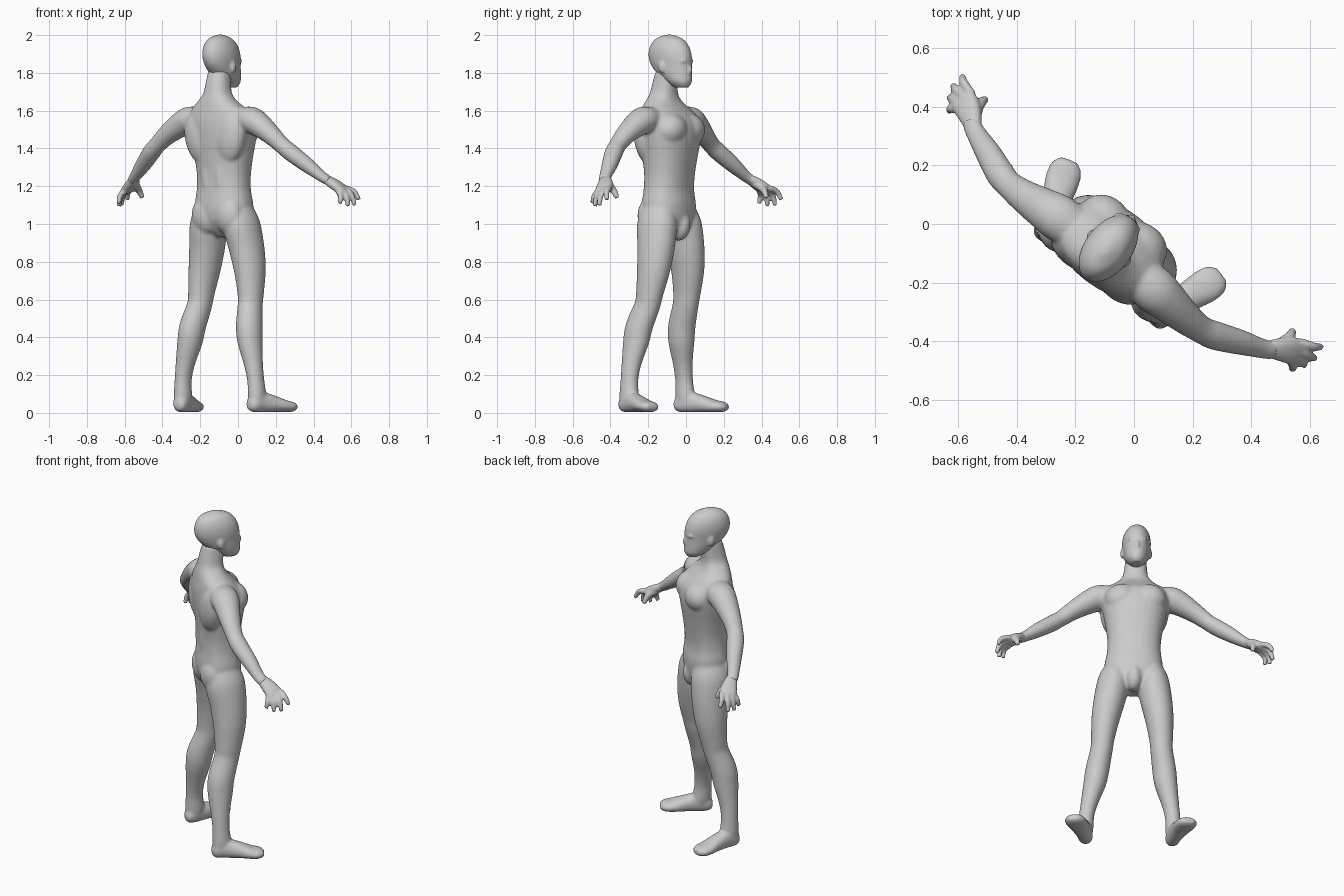
import bpy, bmesh, math
from mathutils import Vector, Matrix

bm = bmesh.new()


def spline(rows, steps=4):
    """Catmull-Rom interpolation through rows of numbers."""
    out = []
    for i in range(len(rows) - 1):
        p0, p1 = rows[max(i - 1, 0)], rows[i]
        p2, p3 = rows[i + 1], rows[min(i + 2, len(rows) - 1)]
        for k in range(steps):
            t = k / steps
            out.append([0.5 * (2 * b + (c - a) * t + (2 * a - 5 * b + 4 * c - d) * t * t
                               + (3 * b - a - 3 * c + d) * t ** 3)
                        for a, b, c, d in zip(p0, p1, p2, p3)])
    out.append(list(rows[-1]))
    return out


def tube(rows, ref=(0, 1, 0), side=1, power=2.0, level=False, n=28):
    """Loft elliptical sections (x, y, z, ru, rv) along their path."""
    rows = spline(rows)
    pts = [Vector(r[:3]) for r in rows]
    rings = []
    for i, r in enumerate(rows):
        tan = pts[min(i + 1, len(pts) - 1)] - pts[max(i - 1, 0)]
        tan = Vector((0, 0, 1)) if level else tan.normalized()
        u = Vector(ref).cross(tan).normalized()
        v = tan.cross(u)
        ring = []
        for k in range(n):
            a = 2 * math.pi * k / n
            c, s = math.cos(a), math.sin(a)
            c = math.copysign(abs(c) ** (2 / power), c)
            s = math.copysign(abs(s) ** (2 / power), s)
            p = pts[i] + u * (c * max(r[3], .003)) + v * (s * max(r[4], .003))
            ring.append(bm.verts.new((p.x * side, p.y, p.z)))
        rings.append(ring)
    for a, b in zip(rings, rings[1:]):
        for k in range(n):
            bm.faces.new((a[k], a[(k + 1) % n], b[(k + 1) % n], b[k]))
    bm.faces.new(rings[0])
    bm.faces.new(rings[-1])


def blob(c, r, tilt=0):
    """Ellipsoid muscle or feature, tilted about the forward axis."""
    m = Matrix.Translation(c) @ Matrix.Rotation(tilt, 4, 'Y') @ Matrix.Diagonal((*r, 1))
    bmesh.ops.create_uvsphere(bm, u_segments=24, v_segments=14, radius=1, matrix=m)


def finish(name, smoothing):
    """Lean and turn the parts built so far, then fuse them into one skin."""
    global bm
    for v in bm.verts:
        v.co.x += .026 - .02 * v.co.z
    bmesh.ops.recalc_face_normals(bm, faces=bm.faces)
    mesh = bpy.data.meshes.new(name)
    bm.to_mesh(mesh)
    bm.free()
    bm = bmesh.new()
    ob = bpy.data.objects.new(name, mesh)
    bpy.context.collection.objects.link(ob)
    ob.rotation_euler.z = math.radians(-37)
    ob.location = (-.006, .005, 0)
    fuse = ob.modifiers.new("fuse", 'REMESH')
    fuse.mode = 'VOXEL'
    fuse.voxel_size = .007
    fuse.use_smooth_shade = True
    soft = ob.modifiers.new("soften", 'SMOOTH')
    soft.factor = .5
    soft.iterations = smoothing


# Torso and neck: (z, y centre, half width, half depth)
torso = [(.93, -.10, .04, .06), (.97, -.105, .10, .095), (1.03, -.115, .15, .117),
         (1.10, -.117, .164, .122), (1.18, -.118, .152, .114), (1.26, -.115, .150, .116),
         (1.36, -.113, .163, .128), (1.46, -.112, .183, .140), (1.54, -.120, .194, .134),
         (1.60, -.142, .170, .105), (1.645, -.158, .118, .083), (1.69, -.159, .076, .071),
         (1.75, -.150, .064, .067), (1.81, -.138, .058, .060)]
tube([(0, y, z, a, b) for z, y, a, b in torso], level=True, power=2.25)
blob((0, -.052, .995), (.052, .070, .085))          # groin

arm = [(.12, -.135, 1.555, .06, .07), (.20, -.138, 1.550, .072, .080), (.26, -.143, 1.525, .066, .072),
       (.34, -.150, 1.475, .053, .058), (.41, -.150, 1.420, .045, .048), (.46, -.138, 1.38, .046, .050),
       (.54, -.105, 1.315, .041, .044), (.61, -.078, 1.258, .030, .035), (.65, -.057, 1.228, .026, .033)]
leg = [(.095, -.115, 1.08, .07, .09), (.108, -.112, 1.0, .091, .113), (.13, -.10, .88, .089, .105),
       (.15, -.10, .76, .080, .093), (.163, -.113, .64, .067, .077), (.168, -.125, .57, .063, .071),
       (.187, -.162, .46, .067, .075), (.199, -.173, .38, .064, .072), (.226, -.182, .26, .049, .054),
       (.241, -.183, .17, .043, .049), (.246, -.180, .09, .045, .055), (.247, -.178, .035, .038, .05)]
foot = [(.238, -.238, .043, .022, .022), (.241, -.216, .045, .042, .039), (.256, -.155, .056, .054, .045),
        (.281, -.085, .047, .044, .052), (.303, -.028, .036, .033, .060), (.318, .015, .032, .028, .055),
        (.326, .042, .029, .016, .032)]
for s in (1, -1):
    tube(arm, side=s)
    tube(leg, side=s)
    tube(foot, ref=(1, 0, 0), side=s, power=2.2)
    blob((s * .078, -.050, 1.50), (.095, .083, .085), s * .25)             # chest
    blob((s * .095, -.185, 1.46), (.095, .066, .150), s * .2)              # upper back
    blob((s * .040, -.190, 1.25), (.040, .044, .170))                      # lower back
    blob((s * .074, -.178, 1.045), (.085, .064, .100))                     # buttock
    blob((s * .168, -.085, .600), (.042, .038, .050))                      # kneecap
finish("body", 16)

# Head
head = [(1.722, -.042, .028, .04), (1.75, -.055, .054, .069), (1.79, -.085, .068, .099),
        (1.84, -.110, .076, .122), (1.89, -.120, .081, .130), (1.94, -.125, .074, .117),
        (1.98, -.128, .052, .082), (2.002, -.128, .014, .020)]
tube([(0, y, z, a, b) for z, y, a, b in head], level=True)
blob((0, .004, 1.815), (.015, .021, .028))          # nose
blob((0, -.010, 1.862), (.054, .021, .014))         # brow
blob((0, -.002, 1.77), (.030, .019, .016))          # mouth
for s in (1, -1):
    blob((s * .079, -.118, 1.83), (.010, .020, .032))                      # ear
finish("head", 7)

# Hands: palm, then fingers given by knuckle and tip, then thumb
palm = [(.62, -.073, 1.249, .020, .026), (.665, -.04, 1.215, .026, .042), (.70, -.02, 1.19, .024, .048),
        (.725, -.01, 1.175, .016, .043)]
fingers = [((.705, .020, 1.190), (.768, .050, 1.128)), ((.715, -.003, 1.185), (.773, .005, 1.098)),
           ((.713, -.026, 1.178), (.758, -.036, 1.093)), ((.703, -.048, 1.174), (.733, -.072, 1.108))]
for s in (1, -1):
    tube(palm, side=s, power=2.3)
    for base, tip in fingers:
        b, t = Vector(base), Vector(tip)
        mid = (b + t) / 2 + Vector((.012, 0, .012))
        tube([(*b, .016, .016), (*mid, .0155, .0155), (*t, .012, .012)], side=s, n=12)
    tube([(.650, -.035, 1.212, .022, .022), (.662, .010, 1.182, .019, .019),
          (.656, .036, 1.138, .013, .013)], ref=(1, 0, 0), side=s, n=12)
finish("hands", 5)
